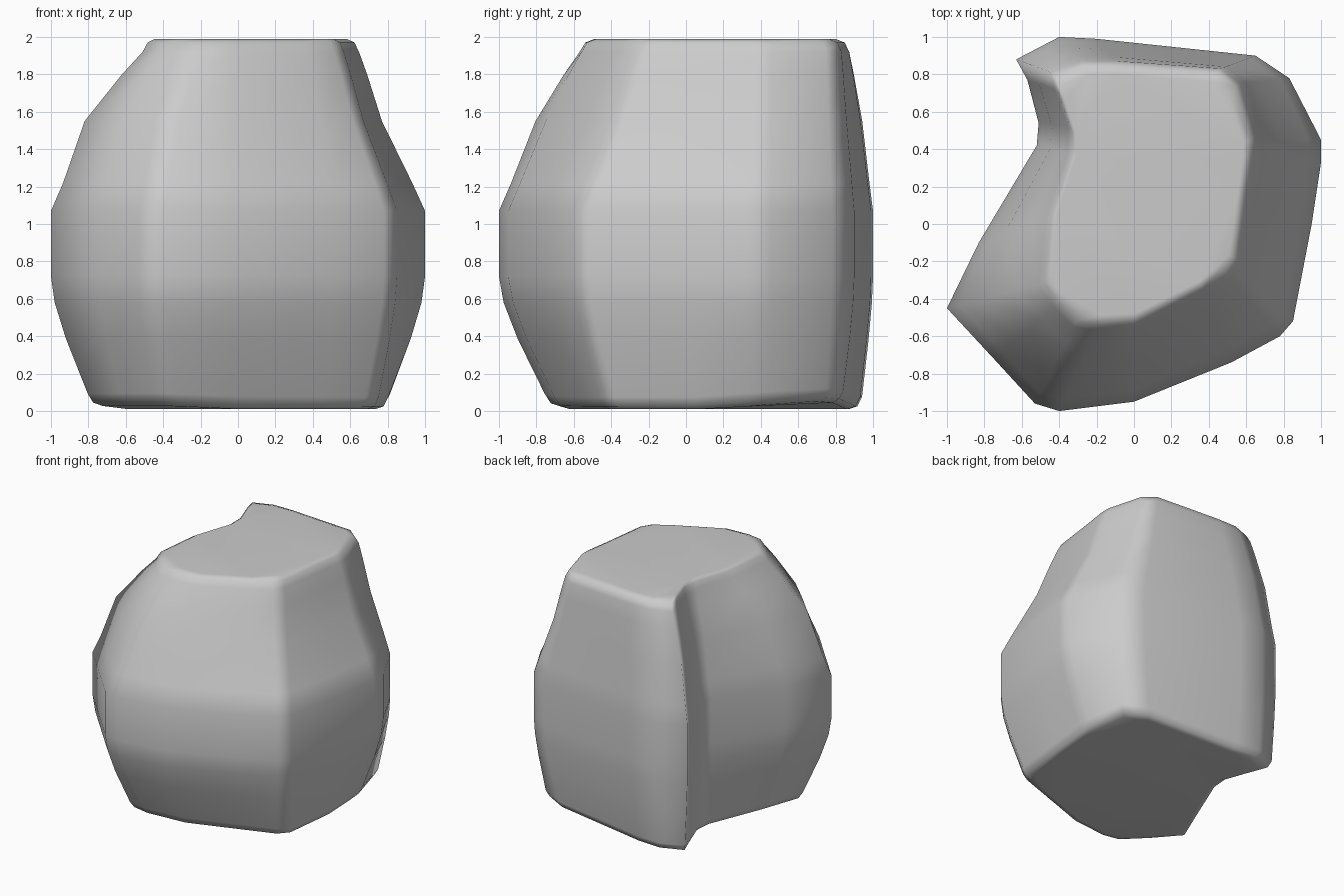
import bpy, bmesh
from mathutils import Vector

if "Cube" in bpy.data.objects:
    bpy.data.objects.remove(bpy.data.objects["Cube"])

# Outlines of the rock seen from above: widest belt, top rim, bottom rim
belt = [(-1, -.45), (-.75, -.72), (-.53, -.96), (-.4, -1), (0, -.95),
        (.52, -.74), (.78, -.6), (.85, -.52), (.95, 0), (1, .33),
        (1, .45), (.83, .78), (.65, .9), (-.2, .99), (-.4, 1),
        (-.63, .88), (-.57, .77), (-.51, .54), (-.52, .42), (-.83, -.1)]
top = [(-.5, -.32), (-.42, -.44), (-.32, -.54), (-.2, -.56), (0, -.55),
       (.38, -.36), (.51, -.28), (.56, -.2), (.61, .18), (.64, .38),
       (.64, .46), (.56, .75), (.46, .83), (-.1, .87), (-.28, .87),
       (-.44, .81), (-.42, .72), (-.35, .52), (-.35, .38), (-.46, .05)]
bottom = [(-.8, -.36), (-.63, -.56), (-.46, -.73), (-.32, -.75), (0, -.7),
          (.45, -.54), (.68, -.46), (.75, -.38), (.8, .05), (.81, .33),
          (.81, .44), (.74, .75), (.56, .84), (-.22, .93), (-.42, .94),
          (-.6, .87), (-.55, .74), (-.47, .52), (-.48, .38), (-.66, -.05)]

# Height, rim outline, blend from rim to belt, scale about the middle, skew of
# the blend so the left side bulges more than the right
levels = [(.01, bottom, 0, .91, 0), (.025, bottom, 0, .97, 0),
          (.075, bottom, .02, 1, 0), (.38, bottom, .6, 1, 0),
          (.58, bottom, .9, 1, 0), (.72, belt, 1, 1, 0),
          (1.07, belt, 1, 1, 0), (1.22, top, .84, 1, .03),
          (1.55, top, .5, 1, .14), (1.8, top, .19, 1, .05),
          (1.92, top, .02, 1, 0), (1.97, top, 0, .97, 0),
          (1.99, top, 0, .9, 0)]
middle = Vector((.06, .16))

bm = bmesh.new()
rings = []
for z, rim, blend, scale, skew in levels:
    ring = []
    for r, b in zip(rim, belt):
        p = Vector(r).lerp(Vector(b), blend - skew * b[0])
        p = middle + (p - middle) * scale
        # The underside rises a little at two opposite corners
        lift = .09 * max(0, p.x + p.y - .9) + .04 * max(0, -p.x - p.y - .6)
        lift *= max(0, 1 - z / .5)
        ring.append(bm.verts.new((p.x, p.y, z + lift)))
    rings.append(ring)

# Side walls
n = len(belt)
for low, high in zip(rings, rings[1:]):
    for i in range(n):
        j = (i + 1) % n
        bm.faces.new((low[i], low[j], high[j], high[i]))

# Top and underside
caps = [bm.faces.new(list(reversed(rings[0]))), bm.faces.new(rings[-1])]
bmesh.ops.triangulate(bm, faces=caps)
bmesh.ops.recalc_face_normals(bm, faces=bm.faces[:])
for f in bm.faces:
    f.smooth = True

mesh = bpy.data.meshes.new("rock")
bm.to_mesh(mesh)
bm.free()
rock = bpy.data.objects.new("rock", mesh)
bpy.context.collection.objects.link(rock)

# Keep the flat facets flat and the corners softly rounded
rock.modifiers.new("soft_shading", 'WEIGHTED_NORMAL')
